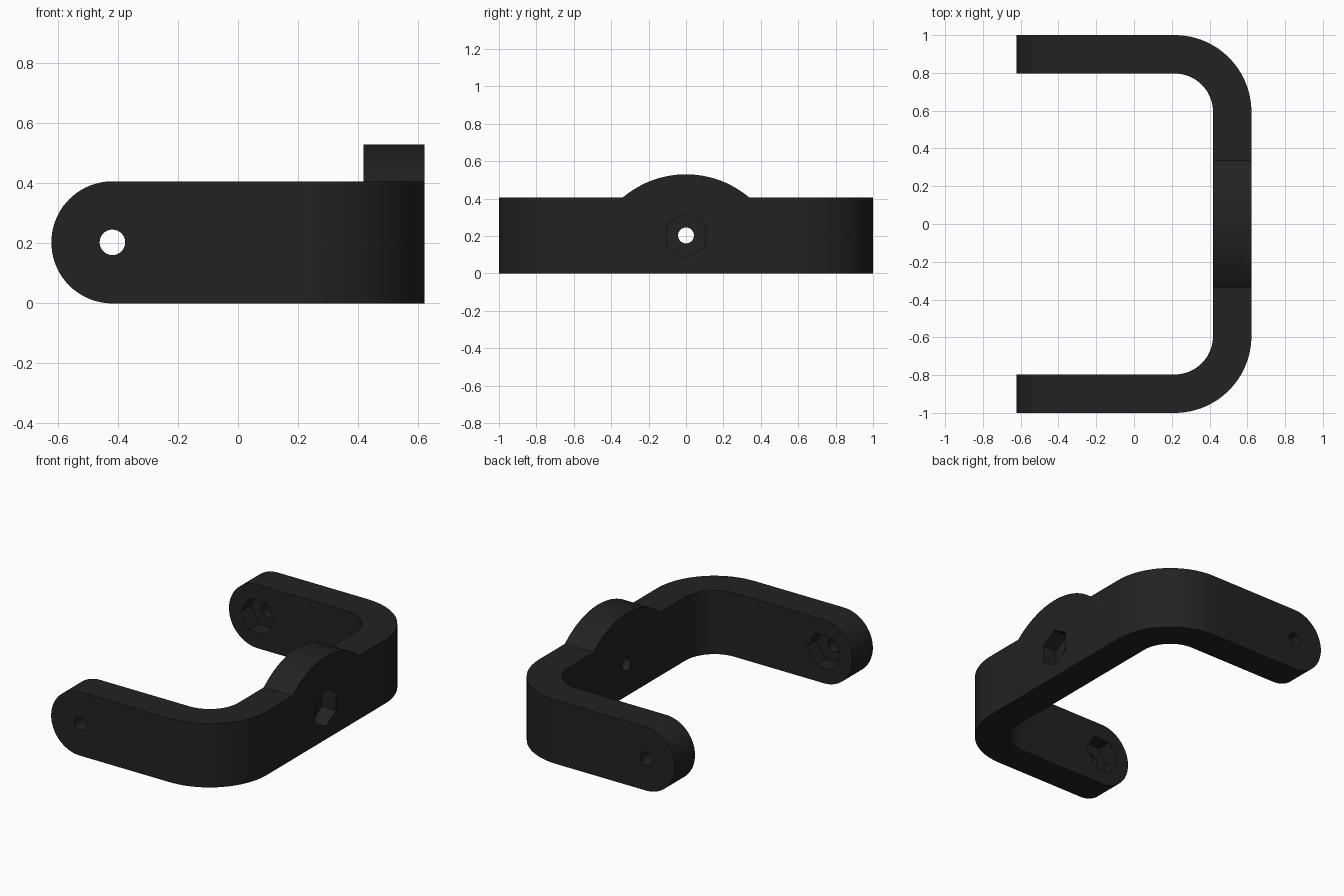
import bpy, bmesh
from math import pi, sin, cos, radians
from mathutils import Matrix, Vector

if "Cube" in bpy.data.objects:
    bpy.data.objects.remove(bpy.data.objects["Cube"])

T = 0.2033            # wall thickness, also arm end radius
H = 2 * T             # bracket height
X = 0.6216            # half length in x
HOLE_X, HOLE_Z = -X + T, T

black = bpy.data.materials.new("matte black")
black.diffuse_color = (0.016, 0.016, 0.016, 1)
black.use_nodes = True
black.node_tree.nodes["Principled BSDF"].inputs["Base Color"].default_value = black.diffuse_color


def arc(cx, cy, r, a0, a1, n=24):
    return [(cx + r * cos(radians(a0 + (a1 - a0) * i / n)),
             cy + r * sin(radians(a0 + (a1 - a0) * i / n))) for i in range(n + 1)]


def prism(name, pts, to3d, depth):
    """Extrude a 2D outline, placed by to3d, along the depth vector."""
    bm = bmesh.new()
    face = bm.faces.new([bm.verts.new(to3d(a, b)) for a, b in pts])
    new = bmesh.ops.extrude_face_region(bm, geom=[face])["geom"]
    bmesh.ops.translate(bm, vec=Vector(depth),
                        verts=[v for v in new if isinstance(v, bmesh.types.BMVert)])
    bmesh.ops.recalc_face_normals(bm, faces=bm.faces)
    mesh = bpy.data.meshes.new(name)
    bm.to_mesh(mesh)
    bm.free()
    mesh.materials.append(black)
    ob = bpy.data.objects.new(name, mesh)
    bpy.context.collection.objects.link(ob)
    return ob


def combine(target, tool, operation):
    """Apply a boolean and remove the tool object."""
    mod = target.modifiers.new(operation, 'BOOLEAN')
    mod.operation, mod.solver, mod.object = operation, 'EXACT', tool
    bpy.context.view_layer.objects.active = target
    bpy.ops.object.modifier_apply(modifier=mod.name)
    bpy.data.objects.remove(tool)


# U-shaped band with rounded corners
cx, cy = X - H, 1 - H
outline = ([(-X, -1)] + arc(cx, -cy, H, -90, 0) + arc(cx, cy, H, 0, 90) + [(-X, 1), (-X, 1 - T)]
           + arc(cx, cy, T, 90, 0) + arc(cx, -cy, T, 0, -90) + [(-X, T - 1)])
bracket = prism("bracket", outline, lambda a, b: (a, b, 0), (0, 0, H))

# rounded arm ends
stadium = arc(HOLE_X, T, T, 90, 270, 40) + [(1, 0), (1, H)]
combine(bracket, prism("end_shape", stadium, lambda a, b: (a, -1.2, b), (0, 2.4, 0)), 'INTERSECT')

# raised arc on the back wall
dome = arc(0, 0.007, 0.523, 40.15, 139.85, 40) + [(-0.3, 0.3), (0.3, 0.3)]
combine(bracket, prism("raised_arc", dome, lambda a, b: (X - T, a, b), (T, 0, 0)), 'UNION')

# bolt holes through the arms and the back wall
hole = arc(0, 0, 0.0425, 0, 352.5, 47)
combine(bracket, prism("arm_hole", hole, lambda a, b: (HOLE_X + a, -1.2, HOLE_Z + b), (0, 2.4, 0)), 'DIFFERENCE')
combine(bracket, prism("wall_hole", hole, lambda a, b: (0.3, a, HOLE_Z + b), (0.5, 0, 0)), 'DIFFERENCE')

# hexagonal nut pockets: inner sides of the arms, outer side of the wall
R, D = 0.119, 0.1
arm_hex = arc(0, 0, R, 0, 300, 5)
wall_hex = arc(0, 0, R, 30, 330, 5)
for s in (-1, 1):
    combine(bracket, prism("arm_pocket", arm_hex,
                           lambda a, b: (HOLE_X + a, s * 0.7, HOLE_Z + b),
                           (0, s * (0.3 - T + D), 0)), 'DIFFERENCE')
combine(bracket, prism("wall_pocket", wall_hex, lambda a, b: (X - D, a, HOLE_Z + b), (0.3, 0, 0)), 'DIFFERENCE')

# smooth curved sides, crisp edges
bpy.ops.object.select_all(action='DESELECT')
bracket.select_set(True)
bpy.context.view_layer.objects.active = bracket
bpy.ops.object.shade_smooth_by_angle(angle=radians(25))
